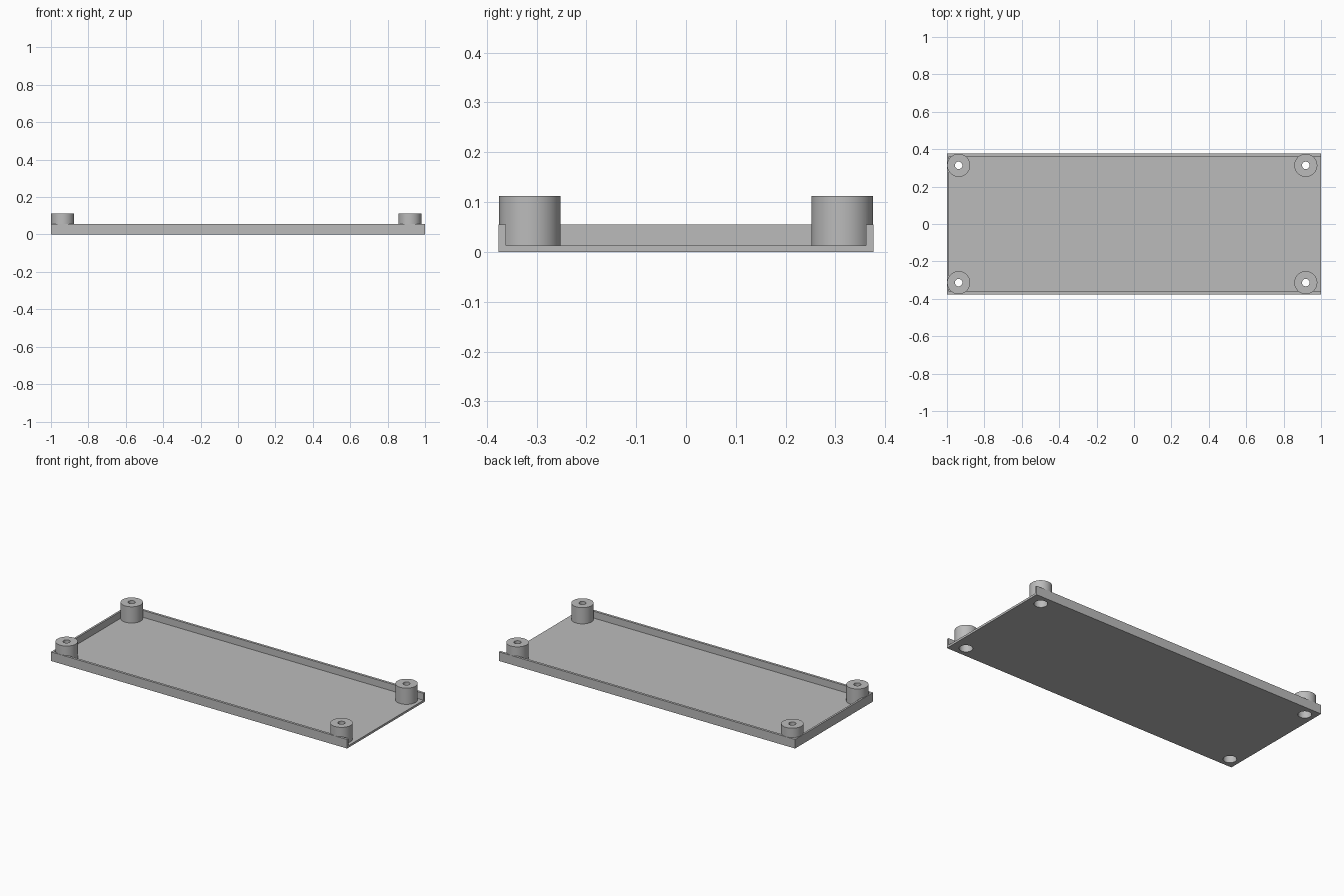
import bpy
import bmesh
from mathutils import Matrix, Vector

old = bpy.data.objects.get("Cube")
if old:
    bpy.data.objects.remove(old, do_unlink=True)

# Single plain grey plastic
grey = bpy.data.materials.new("grey plastic")
grey.use_nodes = True
COLOR = (0.5, 0.5, 0.5, 1)
grey.diffuse_color = COLOR
grey.node_tree.nodes["Principled BSDF"].inputs["Base Color"].default_value = COLOR

HALF_Y = 0.376
FLOOR, WALL_TOP, BOSS_TOP = 0.013, 0.055, 0.112
SIDE_WALL, END_WALL = 0.015, 0.012
BOSS_R, SCREW_R, HEAD_R, HEAD_TOP = 0.0615, 0.02, 0.037, 0.08


def finish(name, bm):
    mesh = bpy.data.meshes.new(name)
    bm.to_mesh(mesh)
    bm.free()
    mesh.materials.append(grey)
    obj = bpy.data.objects.new(name, mesh)
    bpy.context.collection.objects.link(obj)
    return obj


def box(name, low, high):
    low, high = Vector(low), Vector(high)
    bm = bmesh.new()
    bmesh.ops.create_cube(bm, size=1, matrix=Matrix.Translation((low + high) / 2)
                          @ Matrix.Diagonal((*(high - low), 1)))
    return finish(name, bm)


def cylinder(name, x, y, radius, bottom, top):
    bm = bmesh.new()
    bmesh.ops.create_cone(bm, cap_ends=True, segments=64, radius1=radius,
                          radius2=radius, depth=top - bottom,
                          matrix=Matrix.Translation((x, y, (bottom + top) / 2)))
    return finish(name, bm)


def combine(target, tool, operation):
    mod = target.modifiers.new(operation.lower(), "BOOLEAN")
    mod.operation, mod.object, mod.solver = operation, tool, "EXACT"
    bpy.context.view_layer.objects.active = target
    bpy.ops.object.modifier_apply(modifier=mod.name)
    bpy.data.objects.remove(tool, do_unlink=True)


# Shallow tray, open at the +x end
tray = box("mounting_tray", (-1, -HALF_Y, 0), (1, HALF_Y, WALL_TOP))
cavity = box("cavity", (-1 + END_WALL, -HALF_Y + SIDE_WALL, FLOOR),
             (1.1, HALF_Y - SIDE_WALL, 0.2))
combine(tray, cavity, "DIFFERENCE")

# Corner bosses with screw holes and screw head recesses underneath
corners = [(x, y) for x in (-0.9375, 0.9185) for y in (-0.3135, 0.3135)]
for x, y in corners:
    combine(tray, cylinder("boss", x, y, BOSS_R, FLOOR / 2, BOSS_TOP), "UNION")
for x, y in corners:
    combine(tray, cylinder("screw_hole", x, y, SCREW_R, -0.1, 0.2), "DIFFERENCE")
    combine(tray, cylinder("head_recess", x, y, HEAD_R, -0.1, HEAD_TOP), "DIFFERENCE")

# Smooth round walls, crisp edges
bpy.ops.object.select_all(action="DESELECT")
tray.select_set(True)
bpy.context.view_layer.objects.active = tray
bpy.ops.object.shade_smooth_by_angle(angle=0.5)
